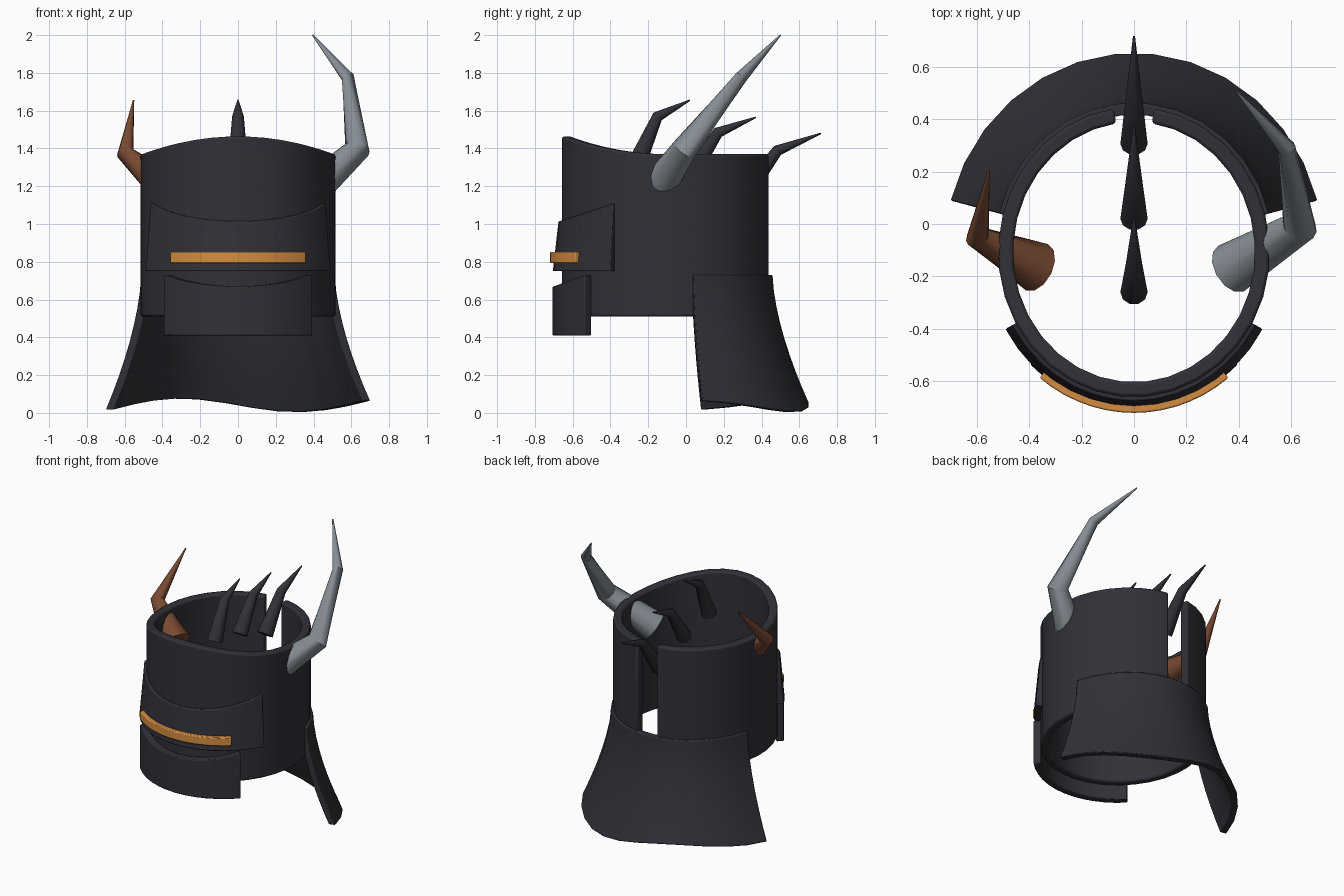
import bpy, bmesh, math
from mathutils import Vector

if "Cube" in bpy.data.objects:
    bpy.data.objects.remove(bpy.data.objects["Cube"])

CY, RX, RY = -0.107, 0.518, 0.553      # centre and radii of the helmet oval


def material(name, rgb):
    m = bpy.data.materials.new(name)
    m.diffuse_color = (*rgb, 1)
    m.use_nodes = True
    m.node_tree.nodes["Principled BSDF"].inputs["Base Color"].default_value = m.diffuse_color
    return m


DARK = material("dark_steel", (0.030, 0.030, 0.039))
ORANGE = material("orange_trim", (0.66, 0.27, 0.055))
GREY = material("grey_horn", (0.24, 0.27, 0.30))
BROWN = material("brown_horn", (0.19, 0.068, 0.032))


def finish(name, bm, mat, bevel=0.0):
    bmesh.ops.recalc_face_normals(bm, faces=bm.faces)
    me = bpy.data.meshes.new(name)
    bm.to_mesh(me)
    bm.free()
    ob = bpy.data.objects.new(name, me)
    bpy.context.collection.objects.link(ob)
    me.materials.append(mat)
    bpy.ops.object.select_all(action='DESELECT')
    ob.select_set(True)
    bpy.context.view_layer.objects.active = ob
    bpy.ops.object.shade_smooth_by_angle(angle=math.radians(38))
    if bevel:
        mod = ob.modifiers.new("soft_edges", 'BEVEL')
        mod.width, mod.segments = bevel, 2
        mod.limit_method, mod.angle_limit = 'ANGLE', math.radians(50)
    return ob


def panel(name, mat, mid, half, n, rows, z_low, z_top, offset, thick, bevel=0.006):
    """Solid curved plate; angles in degrees from the front, z limits by angle,
    offset from the oval by v (0 at the top, 1 at the bottom)."""
    bm = bmesh.new()
    skins = []
    for inset in (0, thick):
        grid = []
        for i in range(n + 1):
            a = math.radians(mid + half * (2 * i / n - 1))
            col = []
            for j in range(rows + 1):
                v = j / rows
                d = offset(v) - inset
                z = z_top(a) + (z_low(a) - z_top(a)) * v
                col.append(bm.verts.new(((RX + d) * math.sin(a),
                                         CY - (RY + d) * math.cos(a), z)))
            grid.append(col)
        skins.append(grid)
    o, k = skins
    for i in range(n):
        for g in skins:
            for j in range(rows):
                bm.faces.new((g[i][j], g[i + 1][j], g[i + 1][j + 1], g[i][j + 1]))
        for j in (0, rows):
            bm.faces.new((o[i][j], o[i + 1][j], k[i + 1][j], k[i][j]))
    for i in (0, n):
        for j in range(rows):
            bm.faces.new((o[i][j], o[i][j + 1], k[i][j + 1], k[i][j]))
    return finish(name, bm, mat, bevel)


def horn(name, mat, points, radii, sides=12):
    """Tapered bent spike through the given points."""
    pts = [Vector(p) for p in points]
    bm = bmesh.new()
    rings = []
    for i, p in enumerate(pts):
        d_in = (p - pts[max(i - 1, 0)]).normalized()
        d_out = (pts[min(i + 1, len(pts) - 1)] - p).normalized()
        d = (d_in + d_out).normalized()
        u = d.cross(Vector((0, 1, 0.3))).normalized()
        w = d.cross(u)
        rings.append([bm.verts.new(p + radii[i] * (u * math.cos(t) + w * math.sin(t)))
                      for t in (2 * math.pi * s / sides for s in range(sides))])
    for a, b in zip(rings, rings[1:]):
        for s in range(sides):
            e = (s + 1) % sides
            bm.faces.new((a[s], a[e], b[e], b[s]))
    bm.faces.new(rings[0])
    bm.faces.new(rings[-1])
    return finish(name, bm, mat)


# Helmet shell, split at the back, brow rising at the front
panel("helmet_shell", DARK, 0, 171.5, 31, 1,
      lambda a: 0.51,
      lambda a: 1.37 + 0.094 * max(math.cos(a), 0) ** 2,
      lambda v: 0.0, 0.057, 0.012)

# Flared neck guard with a wavy hem
def hem(a):
    x = math.sin(a)
    return 0.04 - 0.05 * math.sin(math.pi * x) + 0.03 * x

panel("neck_guard", DARK, 180, 75, 13, 8, hem,
      lambda a: 0.73, lambda v: 0.015 + 0.193 * v ** 1.6, 0.045)

# Face plates, each with a dipped upper edge
panel("visor_plate", DARK, 0, 60.6, 14, 2,
      lambda a: 0.75,
      lambda a: 1.015 + 0.095 * (a / math.radians(60.6)) ** 2,
      lambda v: 0.015 + 0.030 * v, 0.055)
panel("chin_plate", DARK, 0, 44.4, 12, 1,
      lambda a: 0.41,
      lambda a: 0.67 + 0.06 * (a / math.radians(44.4)) ** 2,
      lambda v: 0.047, 0.05)

# Bright strip across the visor
panel("visor_strip", ORANGE, 0, 38.5, 14, 1,
      lambda a: 0.793, lambda a: 0.853, lambda v: 0.06, 0.035)

# Crest spikes along the middle: (y, z) of base, bend and tip
crest = [((-0.26, 1.32), (-0.15, 1.57), (0.02, 1.655)),
         ((0.02, 1.26), (0.17, 1.485), (0.37, 1.565)),
         ((0.305, 1.15), (0.485, 1.39), (0.715, 1.48))]
for i, path in enumerate(crest):
    horn(f"crest_spike_{i + 1}", DARK, [(0, y, z) for y, z in path],
         (0.052, 0.031, 0.004), 10)

# Side horns: a long grey one and a short brown one
horn("long_horn", GREY,
     [(0.37, -0.17, 1.16), (0.632, -0.01, 1.395), (0.582, 0.29, 1.775), (0.395, 0.50, 2.0)],
     (0.10, 0.068, 0.034, 0.004))
horn("short_horn", BROWN,
     [(-0.37, -0.165, 1.18), (-0.597, -0.05, 1.375), (-0.553, 0.205, 1.655)],
     (0.098, 0.046, 0.004))
